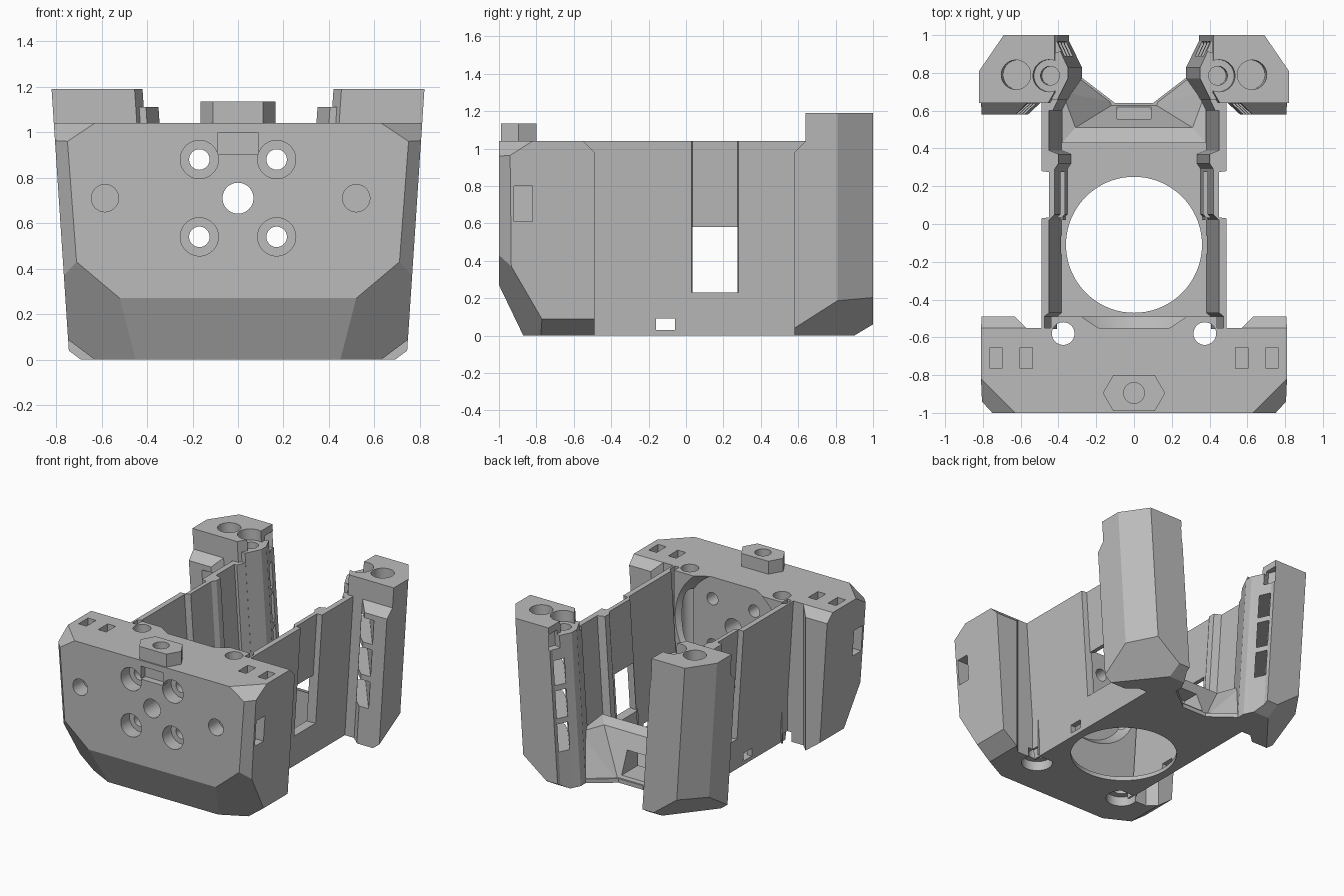
import bpy, bmesh
from math import radians, atan2
from mathutils import Vector, Matrix
from mathutils.geometry import normal

if "Cube" in bpy.data.objects:
    bpy.data.objects.remove(bpy.data.objects["Cube"])

grey = bpy.data.materials.new("printed grey")
grey.use_nodes = True
GREY = (0.5, 0.5, 0.5, 1)
grey.diffuse_color = GREY
grey.node_tree.nodes["Principled BSDF"].inputs["Base Color"].default_value = GREY

TOP = 1.04
DRAFT = 0.066


def make(name, bm):
    bmesh.ops.recalc_face_normals(bm, faces=bm.faces)
    me = bpy.data.meshes.new(name)
    bm.to_mesh(me)
    bm.free()
    me.materials.append(grey)
    ob = bpy.data.objects.new(name, me)
    bpy.context.collection.objects.link(ob)
    return ob


def prism(name, pts, z0, z1):
    bm = bmesh.new()
    face = bm.faces.new([bm.verts.new((x, y, z0)) for x, y in pts])
    up = bmesh.ops.extrude_face_region(bm, geom=[face])["geom"]
    for v in up:
        if isinstance(v, bmesh.types.BMVert):
            v.co.z = z1
    return make(name, bm)


def hull(name, pts):
    bm = bmesh.new()
    for p in pts:
        bm.verts.new(p)
    bmesh.ops.convex_hull(bm, input=bm.verts)
    return make(name, bm)


def box(name, centre, size, turn=0.0):
    bm = bmesh.new()
    m = Matrix.Translation(centre) @ Matrix.Rotation(turn, 4, 'Z') @ Matrix.Diagonal((*size, 1))
    bmesh.ops.create_cube(bm, size=1, matrix=m)
    return make(name, bm)


def rod(name, centre, r, depth, axis='Z', r2=None, sides=40):
    bm = bmesh.new()
    m = Matrix.Translation(centre)
    if axis == 'Y':
        m = m @ Matrix.Rotation(radians(-90), 4, 'X')
    bmesh.ops.create_cone(bm, cap_ends=True, segments=sides, radius1=r,
                          radius2=r if r2 is None else r2, depth=depth, matrix=m)
    return make(name, bm)


def carve(ob, planes, both=False):
    """Slice a convex part by planes given as three points each."""
    bm = bmesh.new()
    bm.from_mesh(ob.data)
    for tri in planes:
        for s in ((1, -1) if both else (1,)):
            a, b, c = [Vector((p[0] * s, p[1], p[2])) for p in tri]
            n = normal(a, b, c)
            mid = sum((v.co for v in bm.verts), Vector()) / len(bm.verts)
            if n.dot(mid - a) > 0:
                n = -n
            bmesh.ops.bisect_plane(bm, geom=bm.verts[:] + bm.edges[:] + bm.faces[:],
                                   dist=1e-5, plane_co=a, plane_no=n, clear_outer=True)
            bmesh.ops.holes_fill(bm, edges=[e for e in bm.edges if e.is_boundary])
    bmesh.ops.recalc_face_normals(bm, faces=bm.faces)
    bm.to_mesh(ob.data)
    bm.free()
    return ob


def combine(ob, others, operation='DIFFERENCE'):
    for other in others:
        mod = ob.modifiers.new("b", 'BOOLEAN')
        mod.object, mod.operation, mod.solver = other, operation, 'EXACT'
        bpy.context.view_layer.update()
        dg = bpy.context.evaluated_depsgraph_get()
        me = bpy.data.meshes.new_from_object(ob.evaluated_get(dg))
        ob.modifiers.clear()
        ob.data = me
        bpy.data.objects.remove(other)
    return ob


def lean_and_mirror(ob):
    for v in ob.data.vertices:
        v.co.x -= DRAFT * (TOP - v.co.z)
    ob.modifiers.new("mirror", 'MIRROR').use_mirror_merge = False


# Front block with bevelled corners
side = [(.81, 0, TOP), (.81, 1, TOP), (.81 - DRAFT * TOP, 0, 0)]
planes = [
    side,
    [(.75, -1, .96), (.71, -1, .43), (.805, -.94, .96)],
    [(.63, -1, TOP), (.75, -1, .96), (.81, -.82, TOP)],
    [(.52, -1, .27), (.71, -1, .43), (.45, -.87, 0)],
    [(.75, -.5, .09), (.75, -.8, .09), (.63, -.5, 0)],
]
block = carve(box("front_block", (0, -.775, TOP / 2), (1.8, .45, TOP)), planes, True)
carve(block, [[(0, -1, .27), (1, -1, .27), (0, -.87, 0)]])
extras = [prism("plate", [(-.44, -.6), (.44, -.6), (.44, -.49), (-.44, -.49)], 0, TOP)]
slope = [(0, -.55, TOP), (1, -.55, TOP), (0, -.49, .98)]
for s in (1, -1):
    pts = [(.9, -.6), (.9, -.49), (.63, -.49), (.56, -.56), (.56, -.6)]
    wing = prism("wing", [(s * x, y) for x, y in pts], 0, TOP)
    flip = [[(s * p[0], p[1], p[2]) for p in tri] for tri in (side, planes[4])]
    extras.append(carve(wing, flip + [slope]))
combine(block, extras, 'UNION')

# Holes and pockets of the front block
cuts = [rod("fan_pocket", (0, -.515, .71), .38, .07, 'Y', .44, 64),
        rod("centre_hole", (0, -.8, .71), .068, 1, 'Y'),
        box("clip_slot", (0, -1, .95), (.18, .1, .095)),
        rod("nut_bore", (0, -.895, 1.05), .055, .1)]
for s in (1, -1):
    for z in (.54, .88):
        cuts += [rod("bolt", (s * .17, -.8, z), .045, 1, 'Y'),
                 rod("counterbore", (s * .17, -1, z), .084, .2, 'Y')]
    cuts += [rod("rod_hole", (s * .375, -.58, .5), .06, 1.4),
             rod("rod_seat", (s * .375, -.58, 0), .105, .14),
             box("side_slot", (s * .8, -.87, .705), (.2, .1, .19))]
    cuts += [box("top_slot", (s * x, -.71, TOP), (.065, .11, .2)) for x in (.57, .73)]
cuts += [rod("side_bolt", (x, -1, .71), .06, .24, 'Y') for x in (.52, -.585)]
combine(block, cuts)

# Hexagonal boss on top of the block
boss = prism("hex_boss", [(.165, -.895), (.11, -.8), (-.11, -.8),
                          (-.165, -.895), (-.11, -.99), (.11, -.99)], TOP, 1.135)
combine(boss, [rod("boss_hole", (0, -.895, 1.1), .055, .4)])

# Floor with the large round opening
half = [(.42, -.5), (.42, .62), (.32, .78), (.27, .77), (.1, .64)]
floor = prism("floor", half + [(-x, y) for x, y in reversed(half)], 0, .03)
combine(floor, [rod("round_opening", (0, -.11, 0), .36, .3, sides=72)])

# Leaning side walls with a recessed slot
wall = prism("side_wall", [(.49, -.555), (.49, .03), (.45, .035), (.45, .275), (.49, .28),
                           (.49, .64), (.45, .64), (.45, .39), (.40, .37), (.40, .32),
                           (.42, .29), (.42, .05), (.45, .02), (.45, -.47), (.475, -.49),
                           (.475, -.555)], 0, TOP)
combine(wall, [box("sill", (.46, .155, .115), (.06, .27, .23))], 'UNION')
combine(wall, [box("slot", (.45, .155, .405), (.4, .24, .35)),
               box("cable_window", (.45, -.11, .06), (.4, .1, .06))])
lean_and_mirror(wall)

# Rear towers: main post, front flange and inner web
foot = [[(.81, .58, .04), (.76, .58, 0), (.81, .8, .18)],
        [(0, 1, .06), (1, 1, .06), (0, .9, 0)]]
tower = carve(prism("rear_tower", [(.41, 1), (.68, 1), (.81, .81), (.81, .64),
                                   (.445, .64), (.41, .7)], 0, 1.19), foot)
flange = prism("flange", [(.81, .7), (.56, .7), (.56, .645), (.63, .58), (.81, .58)], 0, TOP)
carve(flange, foot + [[(0, .58, .98), (0, .64, TOP), (1, .64, TOP)]])
web = carve(prism("web", [(.42, .99), (.36, .86), (.345, .83), (.345, .77),
                          (.40, .66), (.43, .66)], 0, 1.11), foot)
link = prism("link", [(.355, .755), (.43, .60), (.49, .60), (.49, .70), (.42, .75)], 0, TOP)
combine(tower, [flange, web, link], 'UNION')
cuts = [rod("post_hole", (.615, .79, 1.19), .078, .3),
        rod("screw_seat", (.44, .785, 1.21), .085, .2),
        rod("screw_hole", (.44, .785, 1.1), .05, .2),
        box("back_notch", (.42, .95, 1.08), (.07, .09, .12), radians(-20))]
turn = atan2(-.35, .27)
for z, h in ((.38, .2), (.62, .2), (.85, .18)):
    cuts.append(box("window", (.525, .755, z), (.6, .075, h), turn))
combine(tower, cuts)
lean_and_mirror(tower)

# Rear air duct between the towers: flat lip, then sloping to the back edge
lip = [(.38, .43, 0), (.38, .43, .35), (.31, .51, .32)]
back = (.1, .64, 0)
duct = hull("duct_centre", [(s * x, y, z) for s in (1, -1) for x, y, z in lip + [back]])
combine(duct, [box("duct_window", (0, .56, .13), (.18, .5, .16))])
flank = hull("duct_flank", lip + [back, (.38, .7, .32), (.27, .77, 0), (.38, .72, 0)])
flank.modifiers.new("mirror", 'MIRROR').use_mirror_merge = False

# Smooth bores, crisp edges
for ob in (block, boss, floor, wall, tower, duct, flank):
    ob.data.shade_smooth()
    ob.data.set_sharp_from_angle(angle=radians(12))
